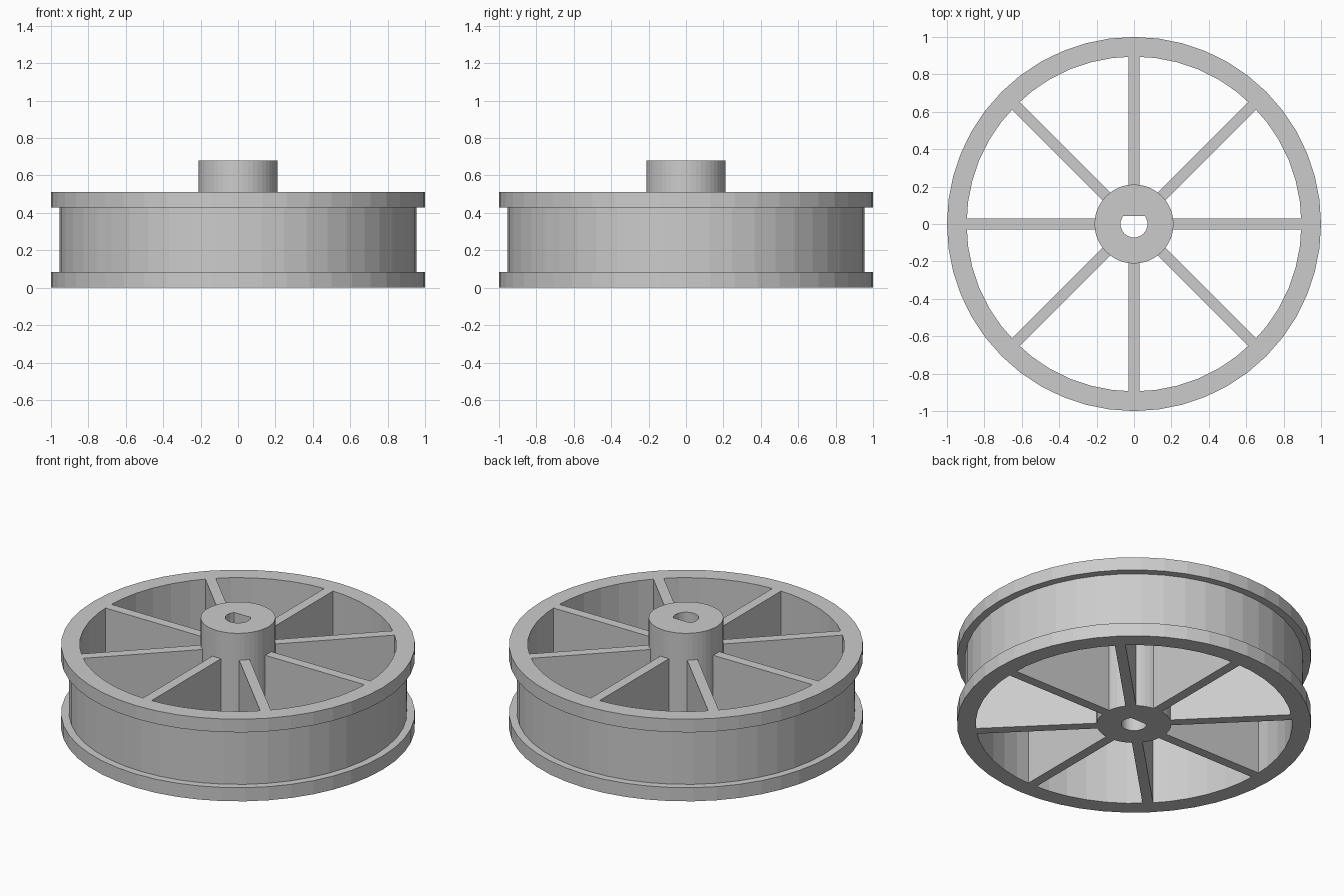
import bpy
import bmesh
from math import cos, sin, pi, radians
from mathutils import Matrix

cube = bpy.data.objects.get("Cube")
if cube:
    bpy.data.objects.remove(cube, do_unlink=True)

SIDES = 48
RIM_TOP = 0.512
HUB_TOP = 0.68
HUB_RADIUS = 0.211
RIM_INNER = 0.895

grey = bpy.data.materials.new("plain grey")
grey.use_nodes = True
COLOUR = (0.6, 0.6, 0.6, 1)
grey.diffuse_color = COLOUR
grey.node_tree.nodes["Principled BSDF"].inputs["Base Color"].default_value = COLOUR


def finish(bm, name):
    bmesh.ops.recalc_face_normals(bm, faces=bm.faces)
    mesh = bpy.data.meshes.new(name)
    bm.to_mesh(mesh)
    bm.free()
    mesh.materials.append(grey)
    obj = bpy.data.objects.new(name, mesh)
    bpy.context.collection.objects.link(obj)
    return obj


def lathe(name, profile):
    """Revolve a closed list of (radius, z, highest y) around the z axis."""
    bm = bmesh.new()
    rings = []
    for radius, z, y_limit in profile:
        angles = [2 * pi * i / SIDES for i in range(SIDES)]
        rings.append([bm.verts.new((radius * cos(a), min(radius * sin(a), y_limit), z))
                      for a in angles])
    for k, ring in enumerate(rings):
        after = rings[(k + 1) % len(rings)]
        for i in range(SIDES):
            j = (i + 1) % SIDES
            bm.faces.new((ring[i], ring[j], after[j], after[i]))
    return finish(bm, name)


# Rim with a flange on each edge and a flat groove between them
lathe("rim", [(r, z, 2) for r, z in (
    (RIM_INNER, 0), (1, 0), (1, 0.085), (0.955, 0.085),
    (0.955, 0.43), (1, 0.43), (1, RIM_TOP), (RIM_INNER, RIM_TOP))])

# Hub with a D-shaped shaft hole, its flat on a vertex of the circle
BORE = 0.072
flat = BORE * sin(radians(37.5))
lathe("hub", [(BORE, 0, flat), (HUB_RADIUS, 0, 2),
              (HUB_RADIUS, HUB_TOP, 2), (BORE, HUB_TOP, flat)])

# Eight full-height spokes, sunk slightly into hub and rim
start, end = HUB_RADIUS - 0.01, RIM_INNER + 0.01
for n in range(8):
    bm = bmesh.new()
    bmesh.ops.create_cube(bm, size=1, matrix=(
        Matrix.Rotation(n * pi / 4, 4, 'Z')
        @ Matrix.Translation(((start + end) / 2, 0, RIM_TOP / 2))
        @ Matrix.Diagonal((end - start, 0.06, RIM_TOP, 1))))
    finish(bm, f"spoke_{n + 1}")
